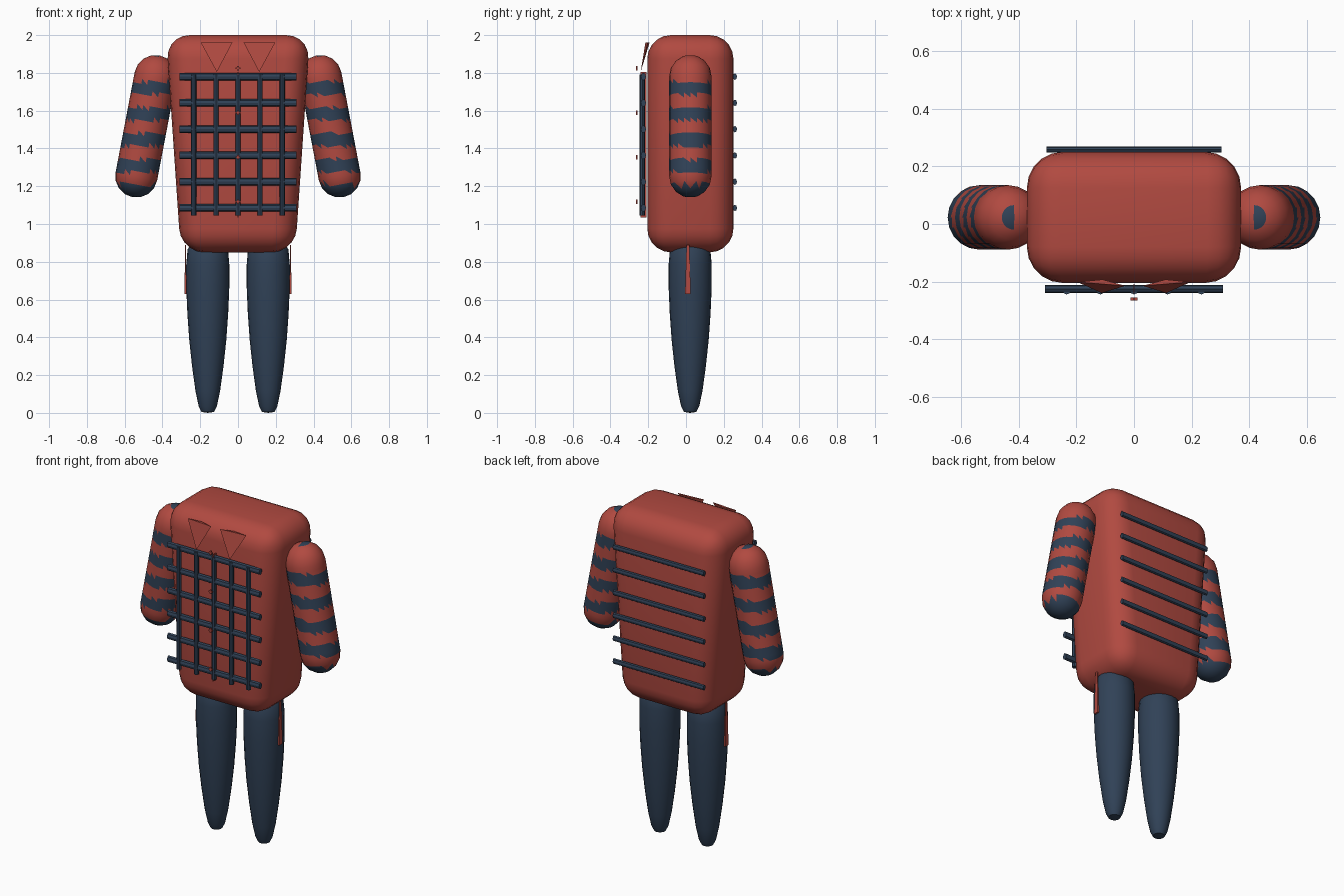
import bpy, bmesh, math
from mathutils import Vector, Matrix

if "Cube" in bpy.data.objects:
    bpy.data.objects.remove(bpy.data.objects["Cube"])


def material(name, rgb):
    m = bpy.data.materials.new(name)
    m.diffuse_color = (*rgb, 1)
    m.use_nodes = True
    m.node_tree.nodes["Principled BSDF"].inputs["Base Color"].default_value = m.diffuse_color
    return m


RED = material("brick_red", (0.44, 0.068, 0.052))
NAVY = material("dark_navy", (0.030, 0.054, 0.095))
CY = 0.023  # depth of the body centre line


def finish(bm, name, mats, smooth=True):
    bmesh.ops.recalc_face_normals(bm, faces=bm.faces[:])
    me = bpy.data.meshes.new(name)
    bm.to_mesh(me)
    bm.free()
    for m in mats:
        me.materials.append(m)
    ob = bpy.data.objects.new(name, me)
    bpy.context.collection.objects.link(ob)
    if smooth:
        bpy.ops.object.select_all(action='DESELECT')
        ob.select_set(True)
        bpy.context.view_layer.objects.active = ob
        bpy.ops.object.shade_smooth_by_angle(angle=math.radians(40))
    return ob


def box(name, center, size, mat, top_scale=1.0):
    bm = bmesh.new()
    bmesh.ops.create_cube(bm, size=1)
    for v in bm.verts:
        if v.co.z > 0:
            v.co.x *= top_scale
            v.co.y *= top_scale
        v.co = Vector(center) + v.co * Vector(size)
    return finish(bm, name, [mat], False)


def rod(name, center, length, axis, radii, mat):
    """Eight-sided bar along x or z; radii = (depth, breadth)."""
    bm = bmesh.new()
    bmesh.ops.create_cone(bm, cap_ends=True, segments=8, radius1=1, radius2=1, depth=length)
    for v in bm.verts:
        a, b, c = v.co
        off = (c, a * radii[0], b * radii[1]) if axis == 'x' else (b * radii[1], a * radii[0], c)
        v.co = Vector(center) + Vector(off)
    return finish(bm, name, [mat], False)


def revolve(profile, segments):
    """Surface of revolution about z from (radius, z) points, bottom to top."""
    bm = bmesh.new()
    rings = []
    for r, z in profile:
        if r == 0:
            rings.append([bm.verts.new((0, 0, z))] * segments)
        else:
            rings.append([bm.verts.new((r * math.cos(t), r * math.sin(t), z))
                          for t in (2 * math.pi * i / segments for i in range(segments))])
    for lo, hi in zip(rings, rings[1:]):
        for i in range(segments):
            j = (i + 1) % segments
            bm.faces.new(list(dict.fromkeys((lo[i], lo[j], hi[j], hi[i]))))
    return bm


# Torso: tapered block with round edges
bm = bmesh.new()
bmesh.ops.create_cube(bm, size=2)
for v in bm.verts:
    half = 0.381 if v.co.z > 0 else 0.303
    v.co = Vector((v.co.x * half, CY + v.co.y * 0.228, 1.425 + v.co.z * 0.575))
bmesh.ops.bevel(bm, geom=bm.edges[:], offset=0.125, segments=5, profile=0.5, affect='EDGES')
finish(bm, "torso", [RED])

# Arms: leaning capsules with horizontal stripes
R = 0.112
for side, label in ((-1, "left"), (1, "right")):
    top, low = Vector((side * 0.437, CY, 1.783)), Vector((side * 0.538, CY, 1.252))
    axis = top - low
    L = axis.length
    cap = [math.pi / 2 * i / 4 for i in range(5)]
    prof = [(0 if i == 0 else R * math.sin(a), -R * math.cos(a)) for i, a in enumerate(cap)]
    prof += [(R, L * i / 20) for i in range(1, 20)]
    prof += [(0 if i == 4 else R * math.cos(a), L + R * math.sin(a)) for i, a in enumerate(cap)]
    bm = revolve(prof, 20)
    bmesh.ops.triangulate(bm, faces=bm.faces[:])
    turn = axis.to_track_quat('Z', 'Y').to_matrix().to_4x4()
    bmesh.ops.transform(bm, matrix=Matrix.Translation(low) @ turn, verts=bm.verts[:])
    for f in bm.faces:
        z = f.calc_center_median().z
        stripe = abs((z - 1.72 + 0.0685) % 0.137 - 0.0685) < 0.034
        f.material_index = int((z < 1.77 and stripe) or z < 1.21 or z > 1.888)
    finish(bm, label + "_arm", [RED, NAVY])

# Legs: tapering rounded columns
leg = [(0, 0.005), (0.033, 0.01), (0.048, 0.04), (0.065, 0.12), (0.083, 0.25), (0.098, 0.39),
       (0.108, 0.53), (0.114, 0.67), (0.114, 0.79), (0.107, 0.87), (0.095, 0.89), (0, 0.89)]
for side, label in ((-1, "left"), (1, "right")):
    bm = revolve(leg, 20)
    for v in bm.verts:
        v.co.z = max(v.co.z - 0.005, 0)
    bmesh.ops.translate(bm, vec=(side * 0.16, 0.022, 0), verts=bm.verts[:])
    finish(bm, label + "_leg", [NAVY])
    # Trouser side strip
    box(label + "_side_strip", (side * 0.278, 0.01, 0.76), (0.01, 0.03, 0.26), RED, 0.5)

# Plaid bars, front grid and back rows
for i in range(6):
    z = 1.78 - 0.139 * i
    rod(f"front_crossbar_{i}", (0, -0.226, z), 0.62, 'x', (0.014, 0.02), NAVY)
    rod(f"back_crossbar_{i}", (0, 0.259, z), 0.61, 'x', (0.011, 0.017), NAVY)
for i in range(5):
    rod(f"front_upright_{i}", (-0.234 + 0.117 * i, -0.231, 1.418), 0.745, 'z', (0.014, 0.014), NAVY)

# Placket line and small buttons
box("placket", (0, -0.225, 1.42), (0.005, 0.034, 0.77), RED)
for i in range(4):
    z = 1.825 - 0.236 * i
    box(f"button_bar_{i}", (0, -0.261, z), (0.024, 0.01, 0.008), RED)
    box(f"button_post_{i}", (0, -0.261, z), (0.008, 0.01, 0.024), RED)

# Collar points: slim downward wedges
for side, label in ((-1, "left"), (1, "right")):
    bm = bmesh.new()
    outer, inner, back, tip = [bm.verts.new((side * x, y, z)) for x, y, z in (
        (0.197, -0.202, 1.96), (0.03, -0.215, 1.96), (0.11, -0.193, 1.96), (0.112, -0.24, 1.805))]
    for f in ((outer, inner, tip), (inner, back, tip), (back, outer, tip), (outer, back, inner)):
        bm.faces.new(f)
    finish(bm, label + "_collar_point", [RED], False)
